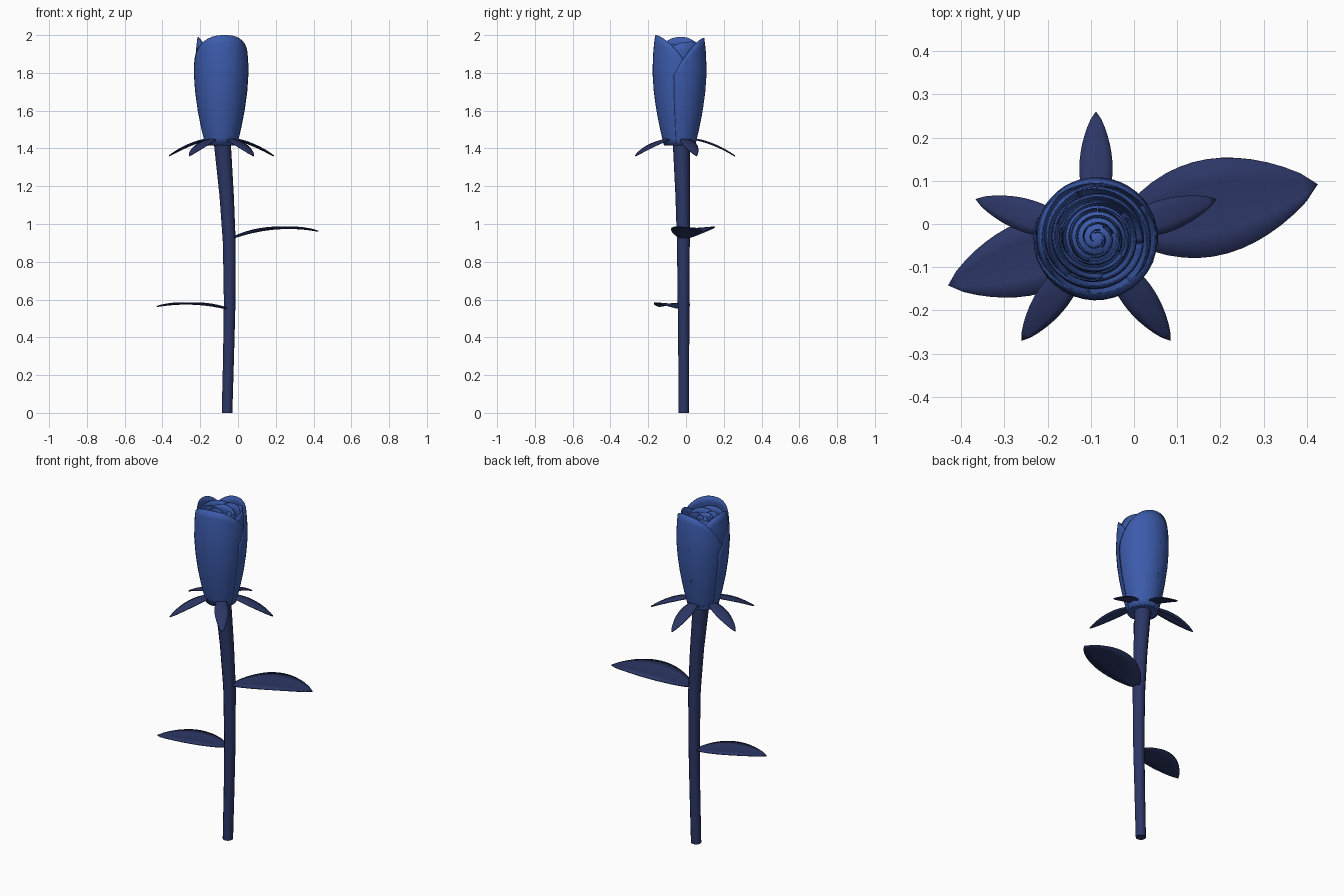
import bpy, bmesh, math
from mathutils import Vector

if "Cube" in bpy.data.objects:
    bpy.data.objects.remove(bpy.data.objects["Cube"], do_unlink=True)


def material(name, rgb):
    m = bpy.data.materials.new(name)
    m.use_nodes = True
    m.diffuse_color = (*rgb, 1)
    m.node_tree.nodes["Principled BSDF"].inputs["Base Color"].default_value = (*rgb, 1)
    return m


PETAL = material("petal blue", (0.045, 0.105, 0.41))
GREENERY = material("stem navy", (0.025, 0.037, 0.13))
BUD = Vector((-0.088, -0.033, 0))


def grid_object(name, rows, mat, closed=False, caps=False, thickness=0, angle=50):
    """Skin rows of points with quads."""
    bm = bmesh.new()
    verts = [[bm.verts.new(p) for p in row] for row in rows]
    n = len(rows[0])
    for a, b in zip(verts, verts[1:]):
        for i in range(n if closed else n - 1):
            j = (i + 1) % n
            bm.faces.new((a[i], a[j], b[j], b[i]))
    if caps:
        bm.faces.new(verts[0][::-1])
        bm.faces.new(verts[-1])
    bmesh.ops.remove_doubles(bm, verts=bm.verts, dist=0.0002)
    mesh = bpy.data.meshes.new(name)
    bm.to_mesh(mesh)
    bm.free()
    obj = bpy.data.objects.new(name, mesh)
    bpy.context.collection.objects.link(obj)
    mesh.materials.append(mat)
    bpy.ops.object.select_all(action="DESELECT")
    obj.select_set(True)
    bpy.context.view_layer.objects.active = obj
    bpy.ops.object.shade_smooth_by_angle(angle=math.radians(angle))
    if thickness:
        mod = obj.modifiers.new("thickness", "SOLIDIFY")
        mod.thickness = thickness
        mod.offset = 0
    return obj


def interpolate(table, x):
    for (x0, y0), (x1, y1) in zip(table, table[1:]):
        if x <= x1:
            return y0 + (y1 - y0) * (x - x0) / (x1 - x0)
    return table[-1][1]


# Gently bowed, widening stem: x, y, z, radius
STEM = [(-0.058, -0.012, 0, 0.028), (-0.05, -0.012, 0.3, 0.029),
        (-0.044, -0.013, 0.6, 0.031), (-0.046, -0.014, 0.9, 0.034),
        (-0.06, -0.018, 1.15, 0.038), (-0.083, -0.025, 1.43, 0.045)]
rows = []
for x, y, z, r in STEM:
    ring = [math.tau * k / 12 for k in range(12)]
    rows.append([(x + r * math.cos(a), y + r * math.sin(a), z) for a in ring])
grid_object("stem", rows, GREENERY, closed=True, caps=True)


def blade(name, base, tip, half_width, arch, fold, peak=0.9):
    """Pointed, arched blade with a slight crease along the middle."""
    base, tip = Vector(base), Vector(tip)
    along = tip - base
    side = Vector((-along.y, along.x, 0)).normalized()
    rows = []
    for i in range(15):
        t = i / 14
        w = half_width * math.sin(math.pi * t ** peak) ** 0.75 if 0 < t < 1 else 0
        centre = base + along * t + Vector((0, 0, arch * 4 * t * (1 - t)))
        rows.append([centre + side * w * s + Vector((0, 0, fold * abs(s) * w))
                     for s in (-1, -0.5, 0, 0.5, 1)])
    grid_object(name, rows, GREENERY, thickness=0.006)


# Leaves
blade("upper_leaf", (-0.04, -0.01, 0.92), (0.425, 0.092, 0.962), 0.112, 0.032, 0.08)
blade("lower_leaf", (-0.05, -0.015, 0.548), (-0.43, -0.142, 0.563), 0.086, 0.02, 0.08)

# Five drooping sepals
for k in range(5):
    a = math.radians(90 + 72 * k)
    d = Vector((math.cos(a), math.sin(a), 0))
    blade(f"sepal_{k + 1}", BUD + d * 0.03 + Vector((0, 0, 1.455)),
          BUD + d * 0.292 + Vector((0, 0, 1.36)), 0.038, 0.022, -0.15, 1.0)

# Bud silhouette: height, radius
PROFILE = [(1.415, 0.083), (1.5, 0.104), (1.6, 0.124), (1.7, 0.138),
           (1.8, 0.145), (1.9, 0.142), (1.96, 0.136), (2.0, 0.13)]


def petal(name, facing, span, scale, top, drop, spiral=0.03, floor=1.415):
    """Cupped petal whose one edge tucks under its neighbour."""
    columns, levels = 24, 14
    rows = []
    for j in range(levels + 1):
        row = []
        for i in range(columns + 1):
            u = 2 * i / columns - 1
            a = math.radians(facing + u * span / 2)
            z = floor + (top - drop * abs(u) ** 2.4 - floor) * j / levels
            r = interpolate(PROFILE, z) * (scale - spiral * (u + 1) / 2)
            row.append(BUD + Vector((r * math.cos(a), r * math.sin(a), z)))
        rows.append(row)
    grid_object(name, rows, PETAL, thickness=0.003)


# Outer petals
petal("front_petal", -82, 235, 1.0, 2.0, 0.24)
petal("back_petal", 82, 190, 0.985, 1.985, 0.2)
petal("side_petal", 178, 170, 0.965, 1.99, 0.2)

# Nested inner petals, tightening toward the heart
for layer in range(6):
    for k in range(3):
        petal(f"inner_petal_{layer + 1}_{k + 1}", 30 + 120 * k + 47 * layer, 165,
              0.9 - 0.14 * layer - 0.025 * k, 1.965 - 0.008 * layer - 0.006 * k,
              0.09, spiral=0.09, floor=1.43)

# Closed underside of the bud
rows = []
for r, z in ((0.02, 1.417), (0.083, 1.417), (0.1, 1.5), (0.11, 1.6), (0.02, 1.7)):
    ring = [math.tau * k / 24 for k in range(24)]
    rows.append([BUD + Vector((r * math.cos(a), r * math.sin(a), z)) for a in ring])
grid_object("bud_base", rows, PETAL, closed=True, caps=True)
